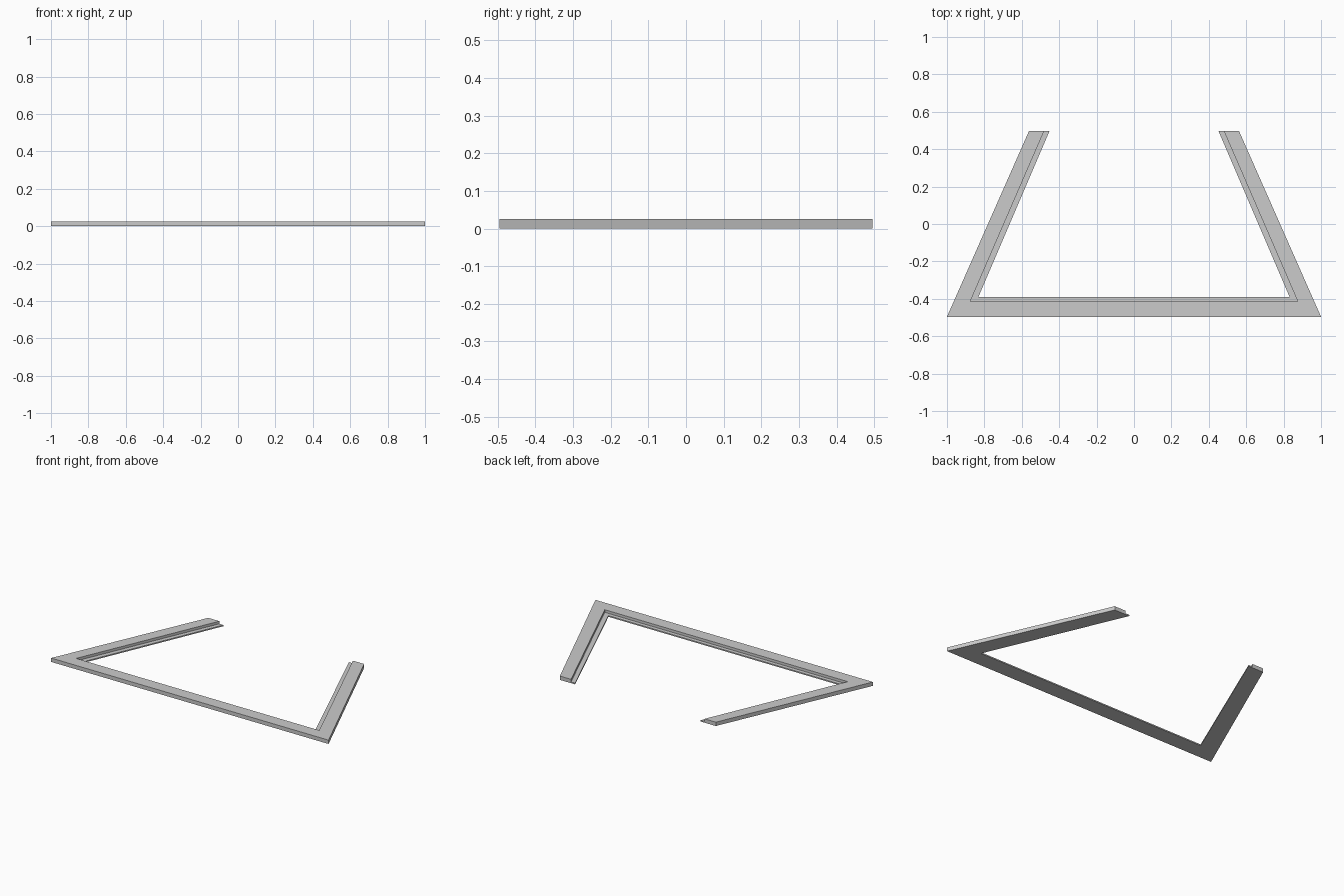
import bpy
import bmesh

old = bpy.data.objects.get("Cube")
if old:
    bpy.data.objects.remove(old, do_unlink=True)

# Plain grey for the whole frame
grey = bpy.data.materials.new("plain grey")
grey.use_nodes = True
colour = (0.6, 0.6, 0.6, 1)
grey.diffuse_color = colour
grey.node_tree.nodes["Principled BSDF"].inputs["Base Color"].default_value = colour

HEIGHT, LIP = 0.025, 0.008
BACK = 0.496


def rail(back_x, corner_x, corner_y):
    """Open three-sided path: left arm, front bar, right arm."""
    return [(back_x, BACK), (corner_x, corner_y), (-corner_x, corner_y), (-back_x, BACK)]


outer = rail(0.562, 1.0, -BACK)
step = rail(0.481, 0.876, -0.415)
inner = rail(0.452, 0.832, -0.39)

# Stepped cross-section: full-height outer band with a thin inner lip
section = [(outer, 0), (outer, HEIGHT), (step, HEIGHT),
           (step, LIP), (inner, LIP), (inner, 0)]

bm = bmesh.new()
rings = [[bm.verts.new((*path[i], z)) for path, z in section] for i in range(len(outer))]
for a, b in zip(rings, rings[1:]):
    for j in range(len(section)):
        k = (j + 1) % len(section)
        bm.faces.new((a[j], a[k], b[k], b[j]))

# Cut ends of the two arms
bm.faces.new(rings[0])
bm.faces.new(rings[-1])
bmesh.ops.recalc_face_normals(bm, faces=bm.faces)

mesh = bpy.data.meshes.new("stepped_frame")
bm.to_mesh(mesh)
bm.free()
mesh.materials.append(grey)
frame = bpy.data.objects.new("stepped_frame", mesh)
bpy.context.collection.objects.link(frame)
